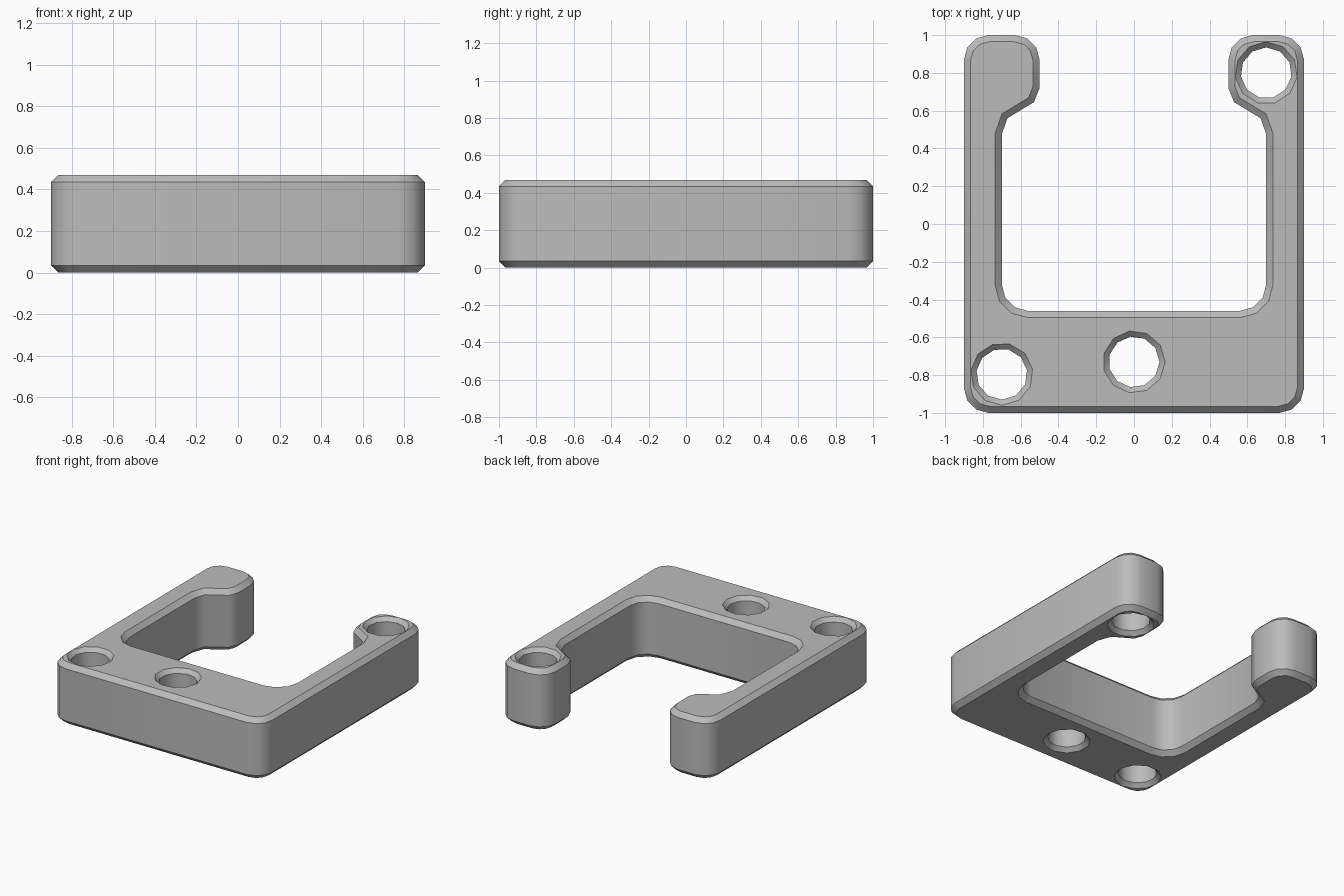
import bpy, bmesh
from math import sin, cos, radians, pi

if "Cube" in bpy.data.objects:
    bpy.data.objects.remove(bpy.data.objects["Cube"])

HEIGHT, CHAMFER = 0.47, 0.035

grey = bpy.data.materials.new("mid_grey")
grey.use_nodes = True
colour = (0.5, 0.5, 0.5, 1)
grey.diffuse_color = colour
grey.node_tree.nodes["Principled BSDF"].inputs["Base Color"].default_value = colour


def arc(cx, cy, r, start, end, steps=3):
    """Points along an arc, angles in degrees."""
    angles = [radians(start + (end - start) * i / steps) for i in range(steps + 1)]
    return [(cx + r * cos(a), cy + r * sin(a)) for a in angles]


def new_object(name, bm):
    bmesh.ops.recalc_face_normals(bm, faces=bm.faces)
    mesh = bpy.data.meshes.new(name)
    bm.to_mesh(mesh)
    bm.free()
    obj = bpy.data.objects.new(name, mesh)
    bpy.context.collection.objects.link(obj)
    mesh.materials.append(grey)
    return obj


def chamfered_slab(name, outline):
    """Extrude an outline and chamfer its top and bottom rims."""
    bm = bmesh.new()
    base = bm.faces.new([bm.verts.new((x, y, CHAMFER)) for x, y in outline])
    extruded = bmesh.ops.extrude_face_region(bm, geom=[base], use_keep_orig=True)["geom"]
    for v in extruded:
        if isinstance(v, bmesh.types.BMVert):
            v.co.z = HEIGHT - CHAMFER
    bmesh.ops.recalc_face_normals(bm, faces=bm.faces)
    caps = [f for f in bm.faces if abs(f.normal.z) > 0.9]
    for cap in caps:
        bmesh.ops.inset_region(bm, faces=[cap], thickness=CHAMFER, depth=0,
                               use_even_offset=True)
        z = HEIGHT if cap.normal.z > 0 else 0
        for v in cap.verts:
            v.co.z = z
    return new_object(name, bm)


def hole_cutter(x, y, phase, sides=11):
    """Lathe a bore that flares at both ends."""
    extra = 0.03
    wide = 0.165 + extra
    rings = [(wide, -extra), (0.135, 0.03), (0.135, HEIGHT - 0.03), (wide, HEIGHT + extra)]
    bm = bmesh.new()
    loops = [[bm.verts.new((x + r * cos(phase + 2 * pi * i / sides),
                            y + r * sin(phase + 2 * pi * i / sides), z))
              for i in range(sides)] for r, z in rings]
    for low, high in zip(loops, loops[1:]):
        for i in range(sides):
            j = (i + 1) % sides
            bm.faces.new((low[i], low[j], high[j], high[i]))
    bm.faces.new(loops[0])
    bm.faces.new(loops[-1])
    return new_object("hole_cutter", bm)


# U-shaped bracket outline: one half, then its mirror
half = (arc(0.56, -0.32, 0.14, -90, 0)
        + [(0.7, 0.475), (0.67, 0.56), (0.53, 0.645), (0.5, 0.72)]
        + arc(0.63, 0.87, 0.13, 180, 90)
        + arc(0.77, 0.87, 0.13, 90, 0)
        + arc(0.77, -0.87, 0.13, 0, -90))
outline = half + [(-x, y) for x, y in reversed(half)]
bracket = chamfered_slab("bracket", outline)

# Bolt holes: front right corner, front middle, back left arm end
bpy.context.view_layer.objects.active = bracket
bracket.select_set(True)
for x, y, turn in [(-0.7, -0.795, 9), (0, -0.73, 0), (0.7, 0.8, -8)]:
    cutter = hole_cutter(x, y, radians(turn))
    cut = bracket.modifiers.new("hole", "BOOLEAN")
    cut.operation, cut.solver, cut.object = "DIFFERENCE", "EXACT", cutter
    bpy.ops.object.modifier_apply(modifier=cut.name)
    bpy.data.objects.remove(cutter)

bpy.ops.object.shade_smooth_by_angle(angle=radians(40))
